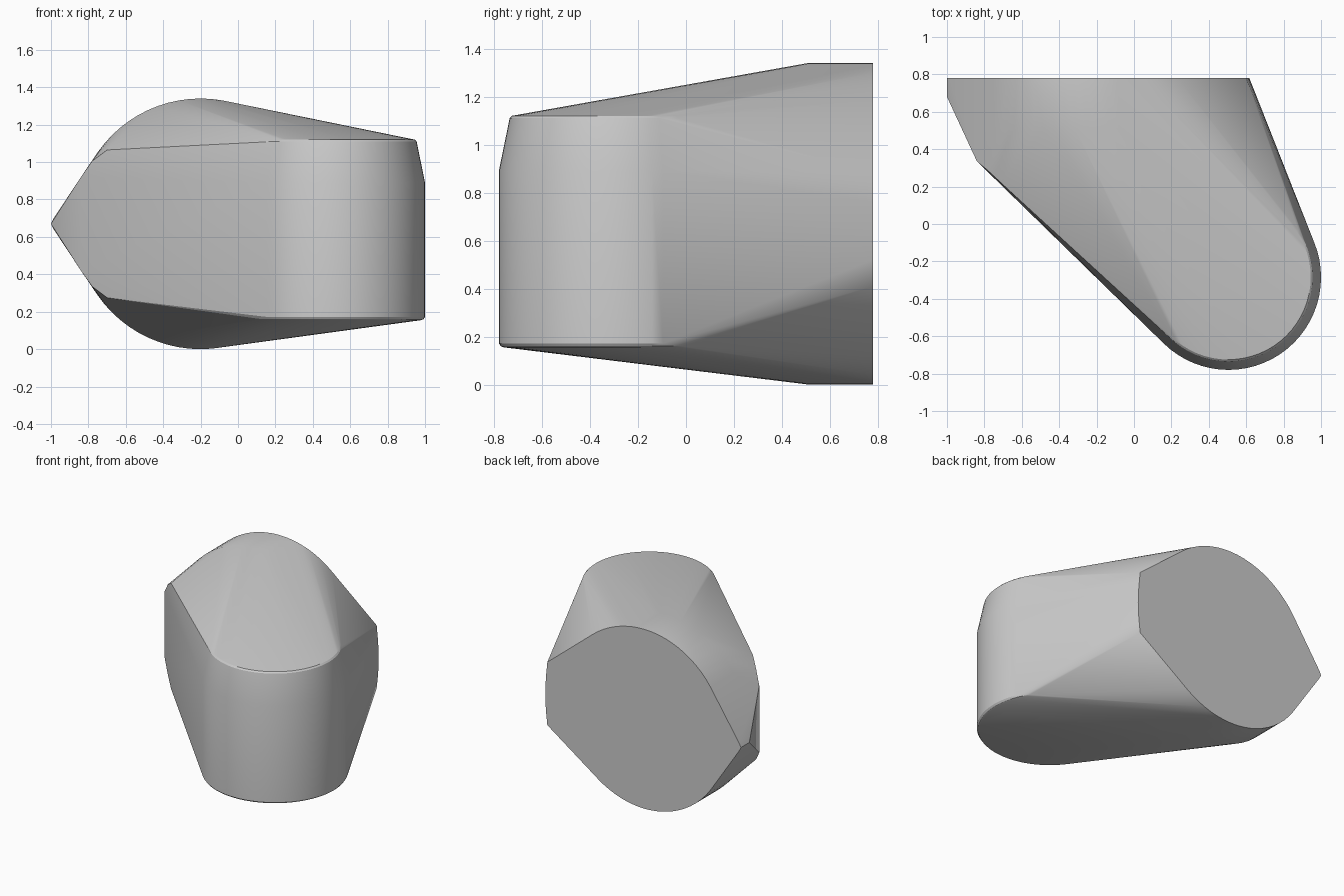
import bpy, bmesh
from math import sin, cos, pi

if "Cube" in bpy.data.objects:
    bpy.data.objects.remove(bpy.data.objects["Cube"])

points = []


def upright_ring(cx, cy, z, r, n=64):
    """Horizontal circle around a vertical axis."""
    for i in range(n):
        a = 2 * pi * i / n
        points.append((cx + r * cos(a), cy + r * sin(a), z))


def facing_ring(cx, y, cz, r, n=72):
    """Circle facing front/back."""
    for i in range(n):
        a = 2 * pi * i / n
        points.append((cx + r * cos(a), y, cz + r * sin(a)))


# rounded front post: small lower edge, straight wall, tapered top
for z, r in ((0.155, 0.475), (0.16, 0.487), (0.172, 0.495),
             (0.89, 0.495), (1.11, 0.45), (1.12, 0.44)):
    upright_ring(0.505, -0.285, z, r)

# round barrel at the back
for y in (0.51, 0.78):
    facing_ring(-0.2, y, 0.67, 0.67)

# pointed left side of the barrel
for y in (0.68, 0.78):
    points += [(-0.985, y, 0.64), (-1.0, y, 0.67), (-0.985, y, 0.70)]

# blunt left shoulder, mirrored above and below the axis
for s in (-1, 1):
    points += [(-0.84, 0.335, 0.67 + s * 0.25),
               (-0.78, 0.285, 0.67 + s * 0.335),
               (-0.70, 0.21, 0.67 + s * 0.395)]

# slightly bowed right edge of the back face
points += [(0.60, 0.78, 0.41), (0.612, 0.78, 0.52), (0.617, 0.78, 0.64),
           (0.612, 0.78, 0.76), (0.60, 0.78, 0.88)]

# wrap everything in one tight skin
bm = bmesh.new()
for p in points:
    bm.verts.new(p)
hull = bmesh.ops.convex_hull(bm, input=bm.verts[:])
loose = [v for v in bm.verts if not v.link_faces]
bmesh.ops.delete(bm, geom=loose, context='VERTS')
bmesh.ops.dissolve_limit(bm, angle_limit=0.008, verts=bm.verts[:], edges=bm.edges[:])
bmesh.ops.recalc_face_normals(bm, faces=bm.faces[:])
# rest on the ground
low = min(v.co.z for v in bm.verts)
bmesh.ops.translate(bm, verts=bm.verts[:], vec=(0, 0, -low))

mesh = bpy.data.meshes.new("angled_body")
bm.to_mesh(mesh)
bm.free()
body = bpy.data.objects.new("angled_body", mesh)
bpy.context.collection.objects.link(body)
bpy.context.view_layer.objects.active = body
body.select_set(True)
bpy.ops.object.shade_smooth_by_angle(angle=0.4)
